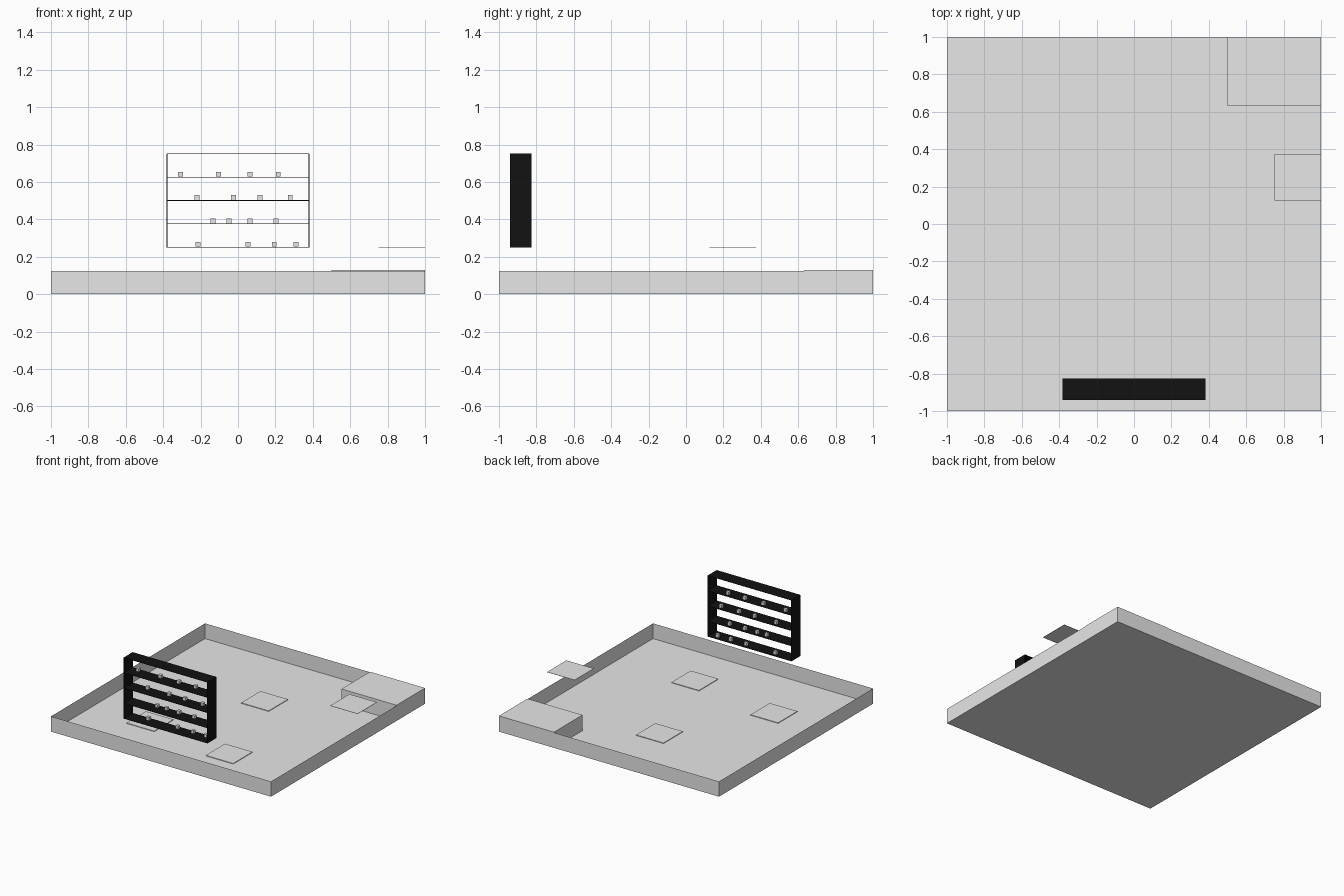
import bpy, bmesh

if "Cube" in bpy.data.objects:
    bpy.data.objects.remove(bpy.data.objects["Cube"])


def material(name, v):
    m = bpy.data.materials.new(name)
    m.diffuse_color = (v, v, v, 1)
    m.use_nodes = True
    m.node_tree.nodes["Principled BSDF"].inputs["Base Color"].default_value = m.diffuse_color
    return m


GREY = material("light_grey", 0.8)
BLACK = material("black", 0.006)


def box(name, lo, hi, mat, open_top=False):
    bm = bmesh.new()
    bmesh.ops.create_cube(bm, size=1)
    for v in bm.verts:
        v.co = [(a + b) / 2 + c * (b - a) for a, b, c in zip(lo, hi, v.co)]
    if open_top:
        bm.normal_update()
        bmesh.ops.delete(bm, geom=[f for f in bm.faces if f.normal.z > 0.9],
                         context='FACES_ONLY')
    me = bpy.data.meshes.new(name)
    bm.to_mesh(me)
    bm.free()
    me.materials.append(mat)
    ob = bpy.data.objects.new(name, me)
    bpy.context.collection.objects.link(ob)
    return ob


# Open tray: floor with sheet-thin walls
box("tray", (-1, -1, 0), (1, 1, 0.125), GREY, open_top=True)

# Raised corner block and the floating plate beside it
box("corner_block", (0.5, 0.63, 0), (1, 1, 0.129), GREY)
box("floating_plate", (0.75, 0.125, 0.249), (1, 0.375, 0.251), GREY)

# Thin square plates lying on the floor
for i, (x, y) in enumerate([(-0.125, 0.22), (0.19, -0.69), (-0.62, -0.56)]):
    box(f"floor_plate_{i}", (x, y, 0), (x + 0.25, y + 0.25, 0.005), GREY)

# Black rack: two side panels and five thin shelves, open front and back
Y0, Y1 = -0.94, -0.825
for side, x in (("left", -0.382), ("right", 0.376)):
    box(f"rack_side_{side}", (x, Y0, 0.25), (x + 0.006, Y1, 0.75), BLACK)
for i in range(5):
    z = 0.25 + 0.125 * i
    box(f"rack_shelf_{i}", (-0.38, Y0, z - 0.001), (0.38, Y1, z + 0.002), BLACK)

# Small cubes standing on the shelves
rows = [(-0.214, 0.053, 0.193, 0.31),
        (-0.134, -0.048, 0.064, 0.203),
        (-0.219, -0.024, 0.118, 0.28),
        (-0.307, -0.104, 0.064, 0.216)]
S = 0.0125
for r, xs in enumerate(rows):
    z = 0.254 + 0.125 * r
    for c, x in enumerate(xs):
        box(f"rack_cube_{r}_{c}", (x - S, -0.857 - S, z),
            (x + S, -0.857 + S, z + 2 * S), GREY)
